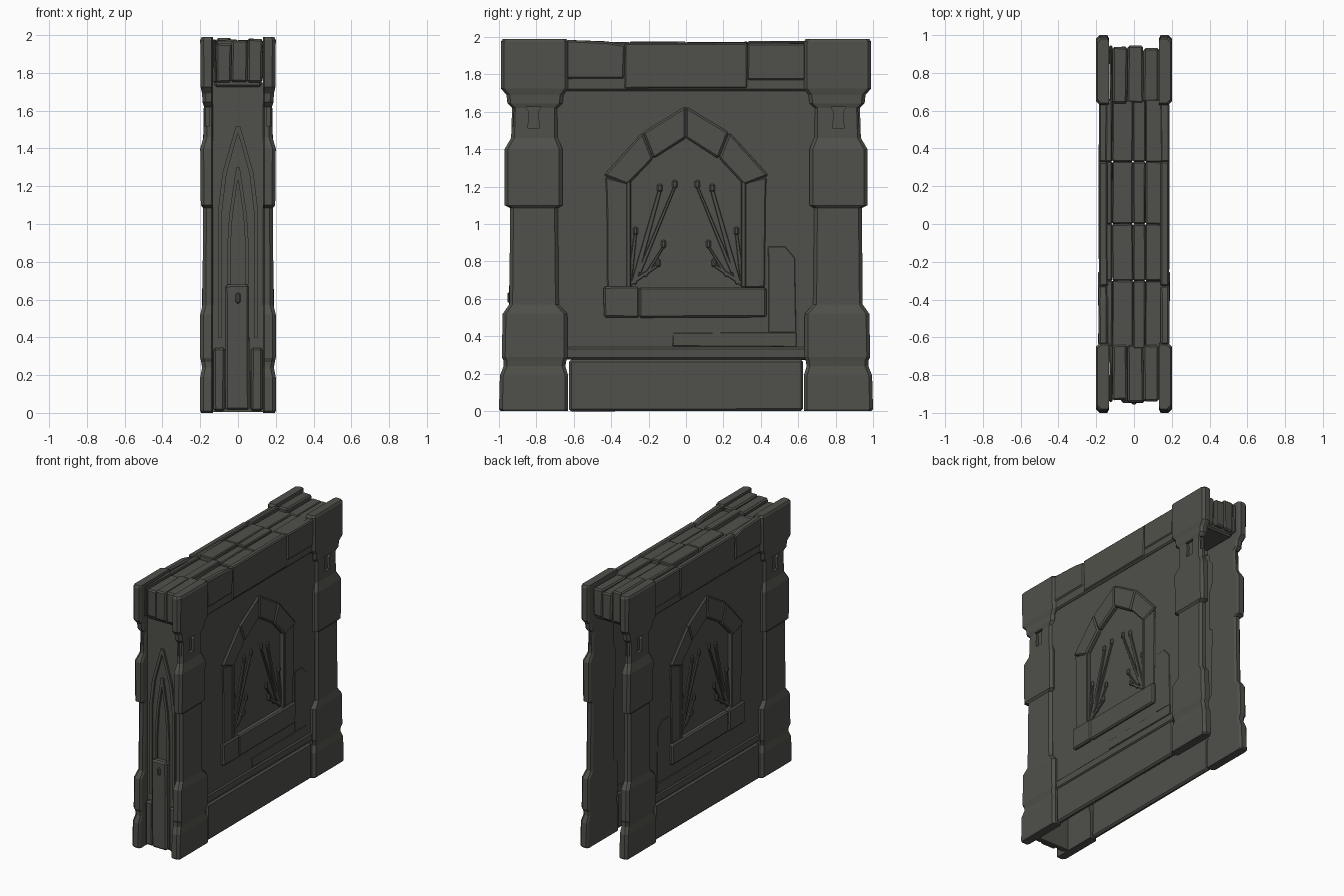
import bpy, bmesh, math, random
from mathutils import Vector

if "Cube" in bpy.data.objects:
    bpy.data.objects.remove(bpy.data.objects["Cube"])

random.seed(4)
stone = bpy.data.materials.new("dark stone")
stone.diffuse_color = (0.08, 0.08, 0.07, 1)
stone.use_nodes = True
stone.node_tree.nodes["Principled BSDF"].inputs["Base Color"].default_value = stone.diffuse_color


def finish(bm, name, bevel=0.0, jitter=0.0):
    if jitter:
        for v in bm.verts:
            v.co += Vector([random.uniform(-jitter, jitter) for _ in range(3)])
    bmesh.ops.recalc_face_normals(bm, faces=bm.faces)
    if bevel:
        bmesh.ops.bevel(bm, geom=bm.edges[:], offset=bevel, segments=1,
                        affect='EDGES', clamp_overlap=True)
    me = bpy.data.meshes.new(name)
    bm.to_mesh(me)
    bm.free()
    me.materials.append(stone)
    ob = bpy.data.objects.new(name, me)
    bpy.context.collection.objects.link(ob)
    return ob


def loft(rings, name, bevel=0.0, jitter=0.0):
    bm = bmesh.new()
    vs = [[bm.verts.new(p) for p in r] for r in rings]
    n = len(vs[0])
    for a, b in zip(vs, vs[1:]):
        for i in range(n):
            bm.faces.new((a[i], a[(i + 1) % n], b[(i + 1) % n], b[i]))
    bm.faces.new(vs[0][::-1])
    bm.faces.new(vs[-1])
    return finish(bm, name, bevel, jitter)


def slab(name, pts, x0, x1, bevel=0.0, jitter=0.0):
    """Profile in (y, z) extruded along x."""
    return loft([[(x, y, z) for y, z in pts] for x in (x0, x1)], name, bevel, jitter)


def box(name, x0, x1, y0, y1, z0, z1, bevel=0.008, jitter=0.0):
    return slab(name, [(y0, z0), (y1, z0), (y1, z1), (y0, z1)], x0, x1, bevel, jitter)


def bar(name, a, b, w0, w1, x0, x1, bevel=0.003):
    """Tapered bar between two (y, z) points."""
    a, b = Vector(a), Vector(b)
    d = (b - a).normalized()
    n = Vector((-d.y, d.x))
    pts = [a - n * w0, b - n * w1, b + n * w1, a + n * w0]
    return slab(name, [tuple(p) for p in pts], x0, x1, bevel)


def cut(ob, cutter):
    cutter.hide_render = True
    m = ob.modifiers.new("cut", 'BOOLEAN')
    m.operation, m.object, m.solver = 'DIFFERENCE', cutter, 'EXACT'
    bpy.context.view_layer.objects.active = ob
    bpy.ops.object.modifier_apply(modifier=m.name)
    bpy.data.objects.remove(cutter)


# hollow wall: one thin face on each side, with an arched recess
opening = [(-0.31, 0.62), (0.31, 0.62), (0.31, 1.22), (0.18, 1.36), (0, 1.46),
           (-0.18, 1.36), (-0.31, 1.22)]
for s in (-1, 1):
    field = box("wall_field", s * .145, s * .166, -.70, .70, .28, 1.78, 0)
    cut(field, slab("recess_cutter", opening, s * .1, s * .3))
    slab("recess_back", [(y * 1.04, z) for y, z in opening], s * .125, s * .146)

# corner columns: stacked profile (z, outer y, inner y, outer x)
PROFILE = [(0, .99, .63, .195), (.01, 1.0, .63, .2), (.19, .995, .63, .2), (.24, .975, .645, .19),
           (.27, .975, .64, .195), (.29, .985, .633, .2), (.52, .98, .635, .2),
           (.57, .945, .68, .188), (1.085, .94, .685, .185), (1.1, .97, .66, .197),
           (1.4, .97, .66, .2), (1.46, .935, .685, .182), (1.62, .93, .685, .18),
           (1.645, .955, .66, .188), (1.69, .96, .655, .19), (1.725, .99, .63, .198),
           (1.975, .99, .63, .2), (1.99, .98, .64, .192)]
for sx in (-1, 1):
    for sy in (-1, 1):
        rings = []
        for z, yo, yi, xo in PROFILE:
            c, k = 0.018, 0.132
            sec = [(k, yi), (xo - c, yi), (xo, yi + c), (xo, yo - c),
                   (xo - c, yo), (k + c / 2, yo), (k, yo - c)]
            rings.append([(sx * x, sy * y, z) for x, y in sec])
        col = loft(rings, "corner_column")
        # small keyed niche in the neck, plus a slot in the end
        niche = [(.775, 1.625), (.855, 1.625), (.84, 1.6), (.845, 1.51), (.785, 1.51), (.79, 1.6)]
        cut(col, slab("niche_cutter", [(sy * y, z) for y, z in niche], sx * 0.16, sx * 0.3))
        cut(col, box("slot_cutter", sx * .15, sx * .172, sy * .915, sy * 1.1, 1.52, 1.62, 0))

for s in (-1, 1):
    # base course and ledge
    box("base_course", s * .14, s * .18, -.625, .625, 0, .275, .012, .002)
    box("base_ledge", s * .14, s * .174, -.66, .66, .275, .342, .01, .002)
    # slightly raised worn facing stones
    box("facing_stone", s * .15, s * .169, -.07, .59, .345, .42, .003, .002)
    slab("facing_stone", [(.44, .42), (.59, .42), (.58, .82), (.53, .88), (.44, .88)],
         s * .15, s * .169, .003, .002)

    # window sill
    box("window_sill", s * .14, s * .19, -.44, -.25, .5, .665, .01, .002)
    box("window_sill", s * .14, s * .188, -.25, .43, .5, .66, .01, .002)
    for t in (-1, 1):
        # jambs and pointed arch stones
        slab("window_jamb", [(t * .31, .66), (t * .42, .66), (t * .425, 1.14),
                             (t * .43, 1.25), (t * .31, 1.22)],
             s * .14, s * .174, .006, .002)
        slab("arch_stone", [(t * .31, 1.21), (t * .44, 1.26), (t * .23, 1.49), (t * .175, 1.35)],
             s * .14, s * .183, .01, .002)
        slab("arch_stone", [(t * .175, 1.35), (t * .23, 1.49), (0, 1.63), (0, 1.46)],
             s * .14, s * .183, .01, .002)
        box("jamb_lip", s * .14, s * .179, t * .295, t * .32, .66, 1.23, .005)
        # leaning splinters inside the recess
        for a, b, w in (((.28, .68), (.14, 1.18), .010), ((.25, .74), (.06, 1.2), .007),
                        ((.3, .7), (.27, .95), .008), ((.22, .72), (.12, .88), .006),
                        ((.3, .68), (.15, .78), .008)):
            p, q = (t * a[0], a[1]), (t * b[0], b[1])
            bar("splinter", p, q, w * 1.5, w, s * .14, s * .158)
            y, z = q
            box("splinter_knob", s * .14, s * .162, y - .014, y + .014, z - .01, z + .035, .008)

    # top course: face stones with a shaped lower edge
    slab("top_stone", [(-.64, 1.775), (-.33, 1.775), (-.325, 1.955), (-.42, 1.975), (-.64, 1.985)],
         s * .14, s * .188, .01, .002)
    box("top_stone", s * .14, s * .184, -.328, .33, 1.725, 1.97, .008, .002)
    box("top_stone", s * .14, s * .186, .328, .64, 1.77, 1.965, .008, .002)
    box("top_moulding", s * .14, s * .18, -.645, .645, 1.712, 1.79, .01)

# uneven paving along the top
strips = [(-.15, -.115), (-.115, -.005), (-.005, .06), (.06, .15)]
rows = [-.66, -.3, 0, .33, .66]
for i, (x0, x1) in enumerate(strips):
    for y0, y1 in zip(rows, rows[1:]):
        box("top_paver", x0, x1, y0, y1, 1.91,
            1.96 + random.uniform(-.015, .02), .006, .002)
for s in (-1, 1):
    for x0, x1 in ((-.13, -.115), (-.115, -.035), (-.035, .05), (.05, .13)):
        e = .94 + random.uniform(-.01, .01)
        a, b = sorted((s * .64, s * e))
        box("end_lintel", x0, x1, a, b, 1.75, 1.96 + random.uniform(-.01, .025), .01, .003)
    a, b = sorted((s * .64, s * .915))
    box("end_lintel_base", -.125, .125, a, b, 1.725, 1.78, .012)

# front end: narrow panel with a lancet arch between the columns
box("end_panel", -.135, .135, -.9, -.87, .005, 1.75, 0)
box("end_pilaster", -.068, .06, -.945, -.88, .015, .68, .012, .002)
for s in (-1, 1):
    box("end_footing", s * .068, s * .13, -.93, -.88, .01, .345, .012, .002)
    # lancet ribs as curved bars facing the front
    for w, z0, apex, r in ((.095, .4, 1.52, .011), (.05, .68, 1.3, .009)):
        path = [(w, z0), (w, apex - .45), (w * .75, apex - .25), (0, apex)]
        rings = []
        for x, z in path:
            rings.append([(s * (x + r), -.915, z), (s * (x - r), -.915, z),
                          (s * (x - r), -.88, z), (s * (x + r), -.88, z)])
        loft(rings, "lancet_rib")
box("end_boss", -.012, .012, -.955, -.9, .58, .635, .006)
